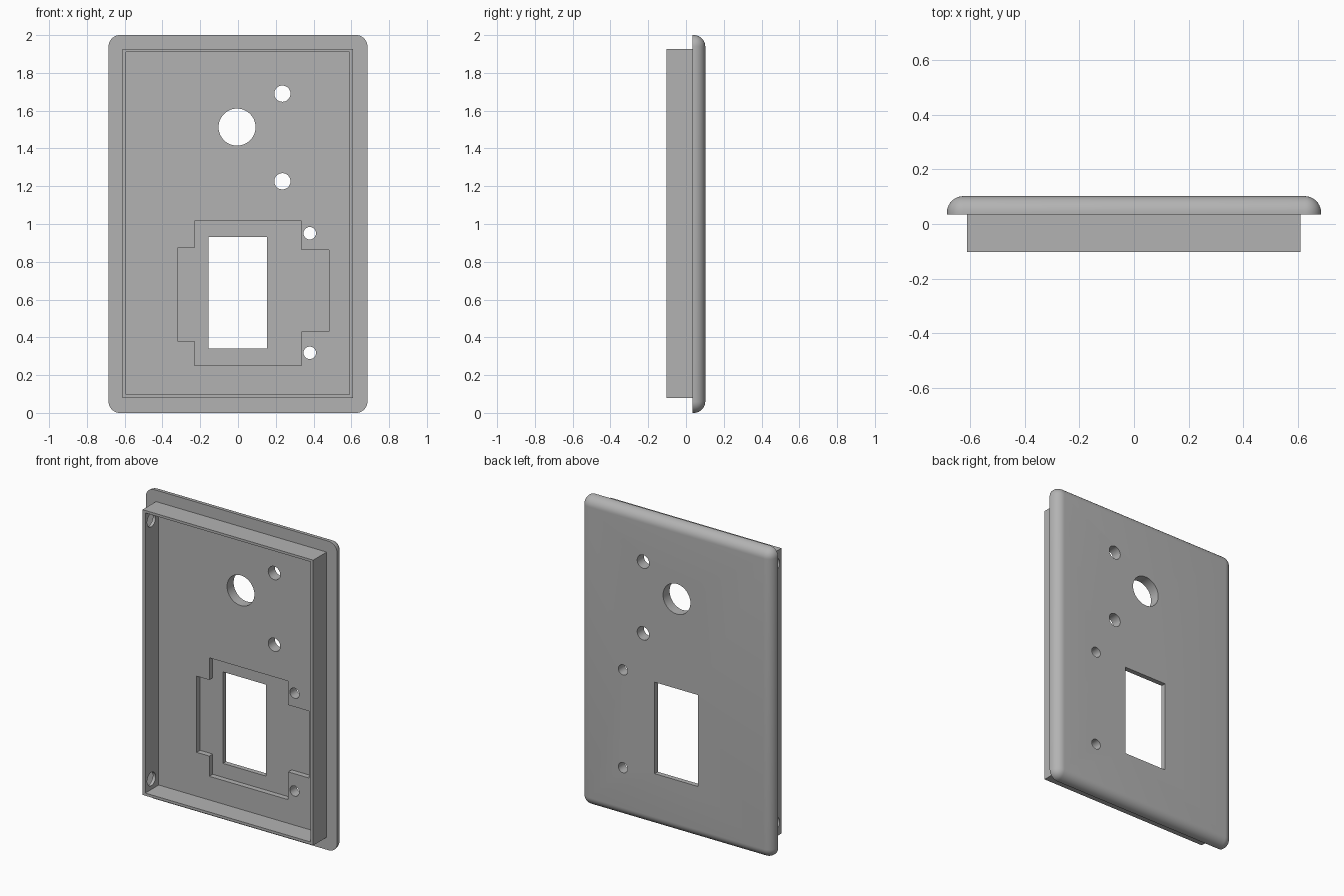
import bpy, bmesh, math
from mathutils import Matrix, Vector

cube = bpy.data.objects.get("Cube")
if cube:
    bpy.data.objects.remove(cube, do_unlink=True)

FRONT, SEAT, BACK = -0.102, 0.035, 0.102   # depths: rim edge, plate face, outer face
HALF_W, HEIGHT = 0.685, 2.0

grey = bpy.data.materials.new("plain grey")
grey.use_nodes = True
colour = (0.45, 0.45, 0.45, 1)
grey.diffuse_color = colour
grey.node_tree.nodes["Principled BSDF"].inputs["Base Color"].default_value = colour


def finish(name, bm):
    bmesh.ops.recalc_face_normals(bm, faces=bm.faces)
    mesh = bpy.data.meshes.new(name)
    bm.to_mesh(mesh)
    bm.free()
    mesh.materials.append(grey)
    obj = bpy.data.objects.new(name, mesh)
    bpy.context.collection.objects.link(obj)
    return obj


def prism(name, outline, y0, y1):
    """Extrude an (x, z) outline from y0 to y1."""
    bm = bmesh.new()
    face = bm.faces.new([bm.verts.new((x, y0, z)) for x, z in outline])
    new = bmesh.ops.extrude_face_region(bm, geom=[face])["geom"]
    moved = [v for v in new if isinstance(v, bmesh.types.BMVert)]
    bmesh.ops.translate(bm, verts=moved, vec=(0, y1 - y0, 0))
    return finish(name, bm)


def rect(x0, x1, z0, z1):
    return [(x0, z0), (x1, z0), (x1, z1), (x0, z1)]


def cylinder(name, centre, radius, length, axis):
    bm = bmesh.new()
    turn = Vector((0, 0, 1)).rotation_difference(Vector(axis)).to_matrix().to_4x4()
    bmesh.ops.create_cone(bm, cap_ends=True, segments=48, radius1=radius, radius2=radius,
                          depth=length, matrix=Matrix.Translation(centre) @ turn)
    return finish(name, bm)


def cut(obj, cutters):
    bpy.context.view_layer.objects.active = obj
    for cutter in cutters:
        mod = obj.modifiers.new("cut", 'BOOLEAN')
        mod.operation, mod.solver, mod.object = 'DIFFERENCE', 'EXACT', cutter
        bpy.ops.object.modifier_apply(modifier=mod.name)
        bpy.data.objects.remove(cutter, do_unlink=True)


def smooth(obj):
    bpy.ops.object.select_all(action='DESELECT')
    obj.select_set(True)
    bpy.context.view_layer.objects.active = obj
    bpy.ops.object.shade_smooth_by_angle(angle=math.radians(30))


# Cover plate with rounded corners and a rounded outer edge
plate = prism("cover_plate", rect(-HALF_W, HALF_W, 0, HEIGHT), SEAT, BACK)
bm = bmesh.new()
bm.from_mesh(plate.data)
edges = [e for e in bm.edges if max(v.co.y for v in e.verts) > SEAT + 0.01]
bmesh.ops.bevel(bm, geom=edges, offset=0.06, segments=10, profile=0.5, affect='EDGES')
bm.to_mesh(plate.data)
bm.free()

# Stepped recess on the inner face, window and round holes
recess = [(-0.23, 0.25), (0.335, 0.25), (0.335, 0.43), (0.483, 0.43),
          (0.483, 0.863), (0.335, 0.863), (0.335, 1.017), (-0.23, 1.017),
          (-0.23, 0.874), (-0.32, 0.874), (-0.32, 0.381), (-0.23, 0.381)]
holes = [(-0.005, 1.513, 0.098), (0.235, 1.69, 0.043), (0.235, 1.226, 0.043),
         (0.38, 0.951, 0.033), (0.38, 0.318, 0.033)]
cutters = [prism("recess_cutter", recess, SEAT - 0.1, SEAT + 0.035),
           prism("window_cutter", rect(-0.157, 0.153, 0.34, 0.932), -0.3, 0.3)]
cutters += [cylinder("hole_cutter", (x, 0.07, z), r, 0.4, (0, 1, 0)) for x, z, r in holes]
cut(plate, cutters)
smooth(plate)

# Thin raised rim, with two screw holes through its right wall
rim = prism("inner_rim", rect(-0.612, 0.61, 0.08, 1.926), FRONT, SEAT + 0.002)
cutters = [prism("rim_cutter", rect(-0.592, 0.59, 0.097, 1.91), -0.3, 0.3)]
cutters += [cylinder("screw_cutter", (-0.6, -0.04, z), 0.043, 0.2, (1, 0, 0))
            for z in (0.165, 1.84)]
cut(rim, cutters)
smooth(rim)
